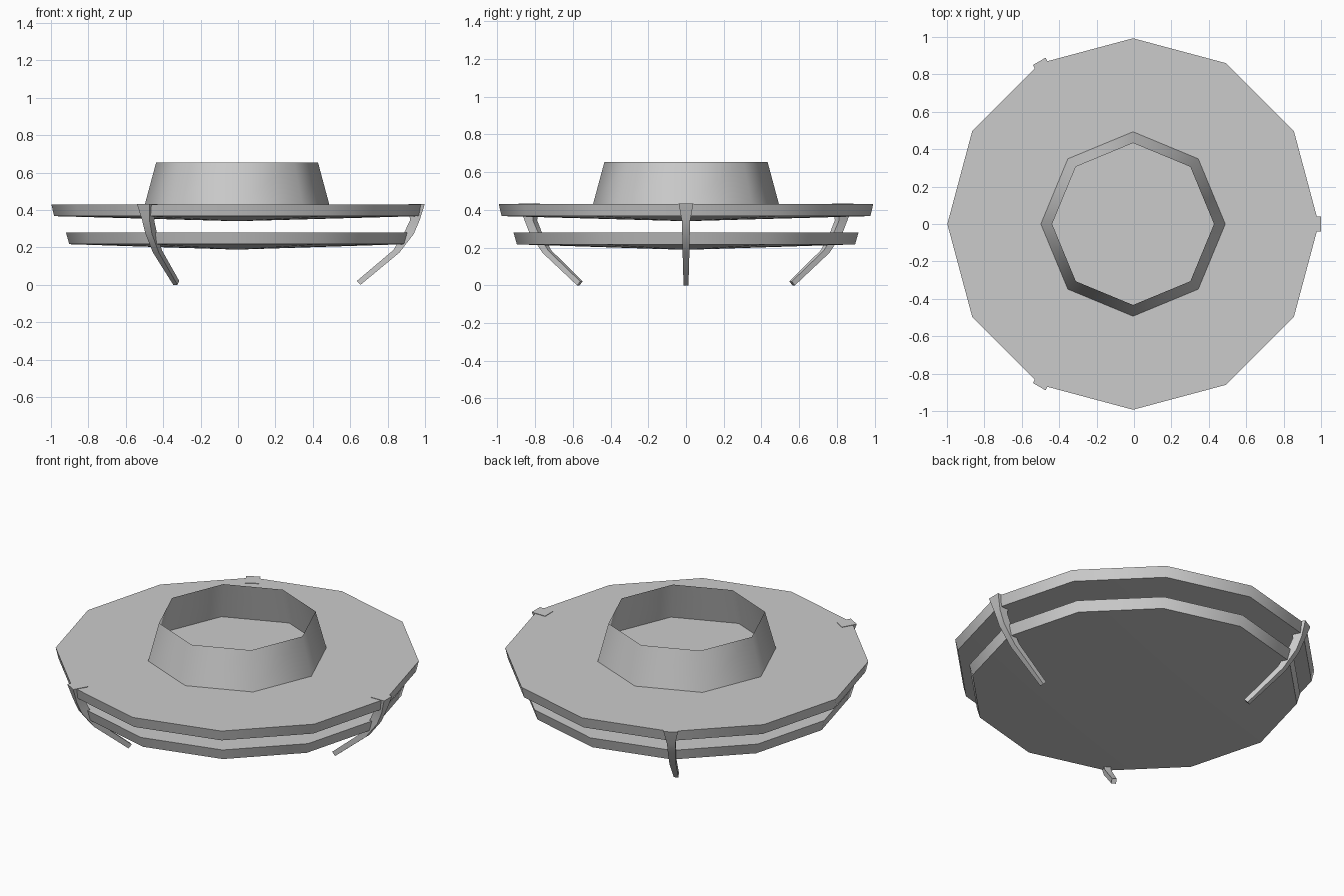
import bpy, bmesh, math
from mathutils import Matrix

if "Cube" in bpy.data.objects:
    bpy.data.objects.remove(bpy.data.objects["Cube"])

CX = -0.005  # hub axis


def make_object(name, bm, smooth=True):
    bmesh.ops.recalc_face_normals(bm, faces=bm.faces)
    me = bpy.data.meshes.new(name)
    bm.to_mesh(me)
    bm.free()
    ob = bpy.data.objects.new(name, me)
    bpy.context.collection.objects.link(ob)
    ob.location.x = CX
    if smooth:
        bpy.ops.object.select_all(action='DESELECT')
        ob.select_set(True)
        bpy.context.view_layer.objects.active = ob
        bpy.ops.object.shade_smooth_by_angle(angle=math.radians(50))
    return ob


def ring(bm, r, z, n):
    return [bm.verts.new((r * math.cos(2 * math.pi * i / n),
                          r * math.sin(2 * math.pi * i / n), z)) for i in range(n)]


def bridge(bm, a, b):
    n = len(a)
    for i in range(n):
        j = (i + 1) % n
        bm.faces.new((a[i], a[j], b[j], b[i]))


def disc(name, r_top, z_top, r_low, z_low, z_tip, n=12):
    """Flat-topped plate with a shallow cone underneath."""
    bm = bmesh.new()
    top, low = ring(bm, r_top, z_top, n), ring(bm, r_low, z_low, n)
    bm.faces.new(top)
    bridge(bm, top, low)
    tip = bm.verts.new((0, 0, z_tip))
    for i in range(n):
        bm.faces.new((low[i], low[(i + 1) % n], tip))
    return make_object(name, bm)


# Stacked plates
disc("upper_plate", 0.993, 0.43, 0.978, 0.367, 0.34)
disc("lower_plate", 0.915, 0.28, 0.897, 0.217, 0.188)

# Open octagonal collar
bm = bmesh.new()
bridge(bm, ring(bm, 0.493, 0.43, 8), ring(bm, 0.433, 0.653, 8))
make_object("collar", bm)

# Curved tapering legs: outer r, outer z, inner r, inner z, width
LEG = [(1.004, 0.433, 0.915, 0.433, 0.078),
       (0.976, 0.345, 0.925, 0.345, 0.045),
       (0.945, 0.272, 0.893, 0.278, 0.040),
       (0.868, 0.172, 0.835, 0.185, 0.036),
       (0.660, 0.000, 0.640, 0.020, 0.026)]
for k in range(3):
    bm = bmesh.new()
    rows = [[bm.verts.new(p) for p in ((ro, -w / 2, zo), (ro, w / 2, zo),
                                       (ri, w / 2, zi), (ri, -w / 2, zi))]
            for ro, zo, ri, zi, w in LEG]
    for a, b in zip(rows, rows[1:]):
        bridge(bm, a, b)
    bm.faces.new(rows[0])
    bm.faces.new(rows[-1])
    bm.transform(Matrix.Rotation(k * 2 * math.pi / 3, 4, 'Z'))
    make_object(f"leg_{k + 1}", bm)
